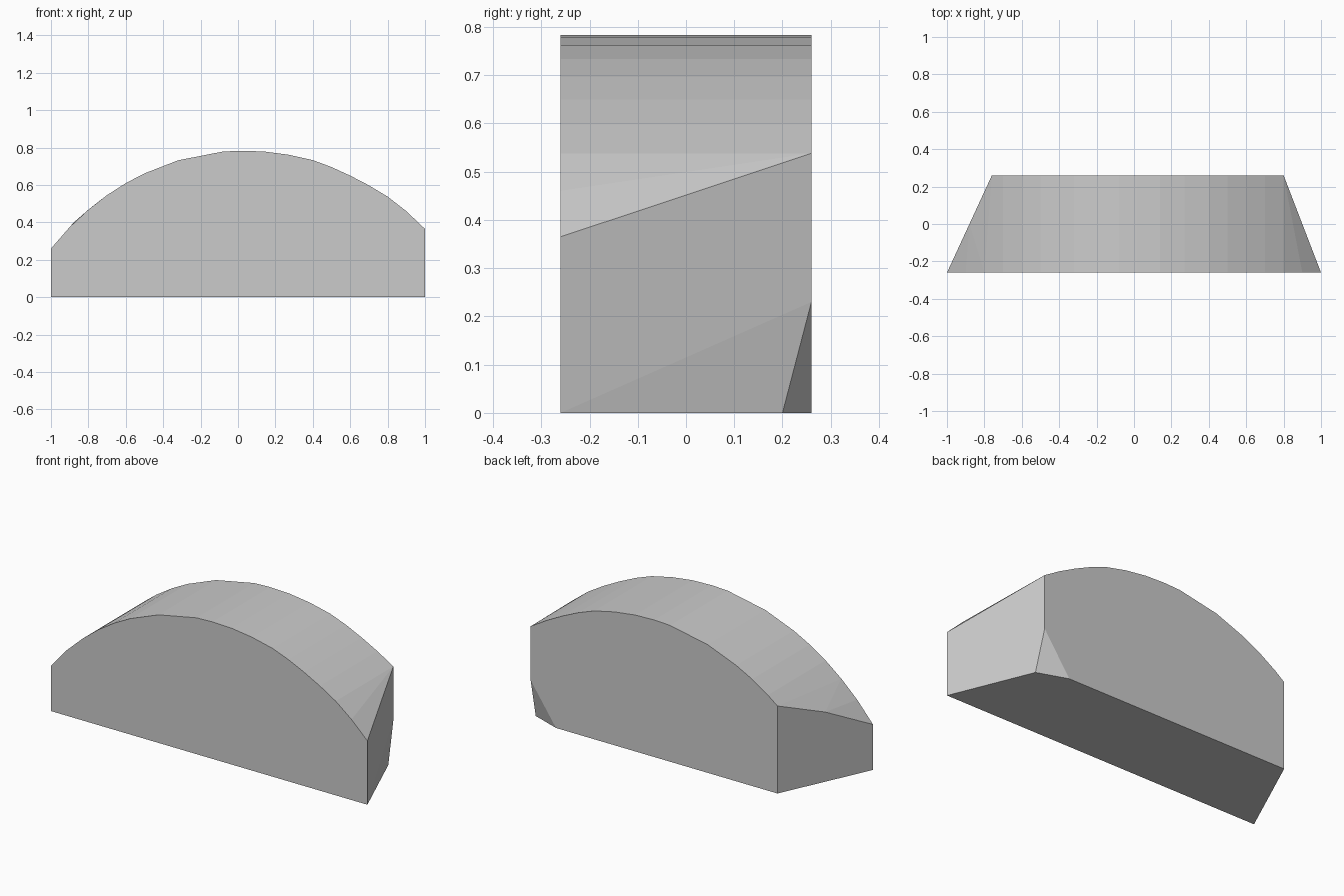
import bpy, bmesh

if "Cube" in bpy.data.objects:
    bpy.data.objects.remove(bpy.data.objects["Cube"])

# Arched crown profile, (x, z), seen from the front
front_arch = [(-1, .26), (-.9, .375), (-.8, .468), (-.7, .546), (-.6, .61), (-.5, .662),
              (-.32, .732), (-.08, .779), (.02, .783), (.14, .779), (.27, .762), (.4, .733),
              (.5, .696), (.6, .65), (.7, .598), (.8, .538), (.9, .46), (1, .365)]

# The shorter back follows the same curve between its own ends
back_arch = [(-.76, .50)] + [p for p in front_arch if -.75 < p[0] < .81]
HALF = .26

points = [(x, -HALF, z) for x, z in front_arch]
points += [(x, HALF, z) for x, z in back_arch]
# Point on the curved left edge, then the base corners
points += [(-.88, 0, .398), (-1, -HALF, 0), (1, -HALF, 0), (-.76, HALF, 0)]
# Chipped lower corner at the back right
points += [(.81, .2, 0), (.64, HALF, 0), (.8, HALF, .23)]

# Convex block wrapped around the outlines
bm = bmesh.new()
for p in points:
    bm.verts.new(p)
hull = bmesh.ops.convex_hull(bm, input=bm.verts[:])
loose = [v for v in bm.verts if not v.link_faces]
bmesh.ops.delete(bm, geom=loose, context='VERTS')
bmesh.ops.dissolve_limit(bm, angle_limit=.01, verts=bm.verts[:], edges=bm.edges[:])
bmesh.ops.recalc_face_normals(bm, faces=bm.faces[:])

mesh = bpy.data.meshes.new("arched_stone")
bm.to_mesh(mesh)
bm.free()
block = bpy.data.objects.new("arched_stone", mesh)
bpy.context.collection.objects.link(block)
